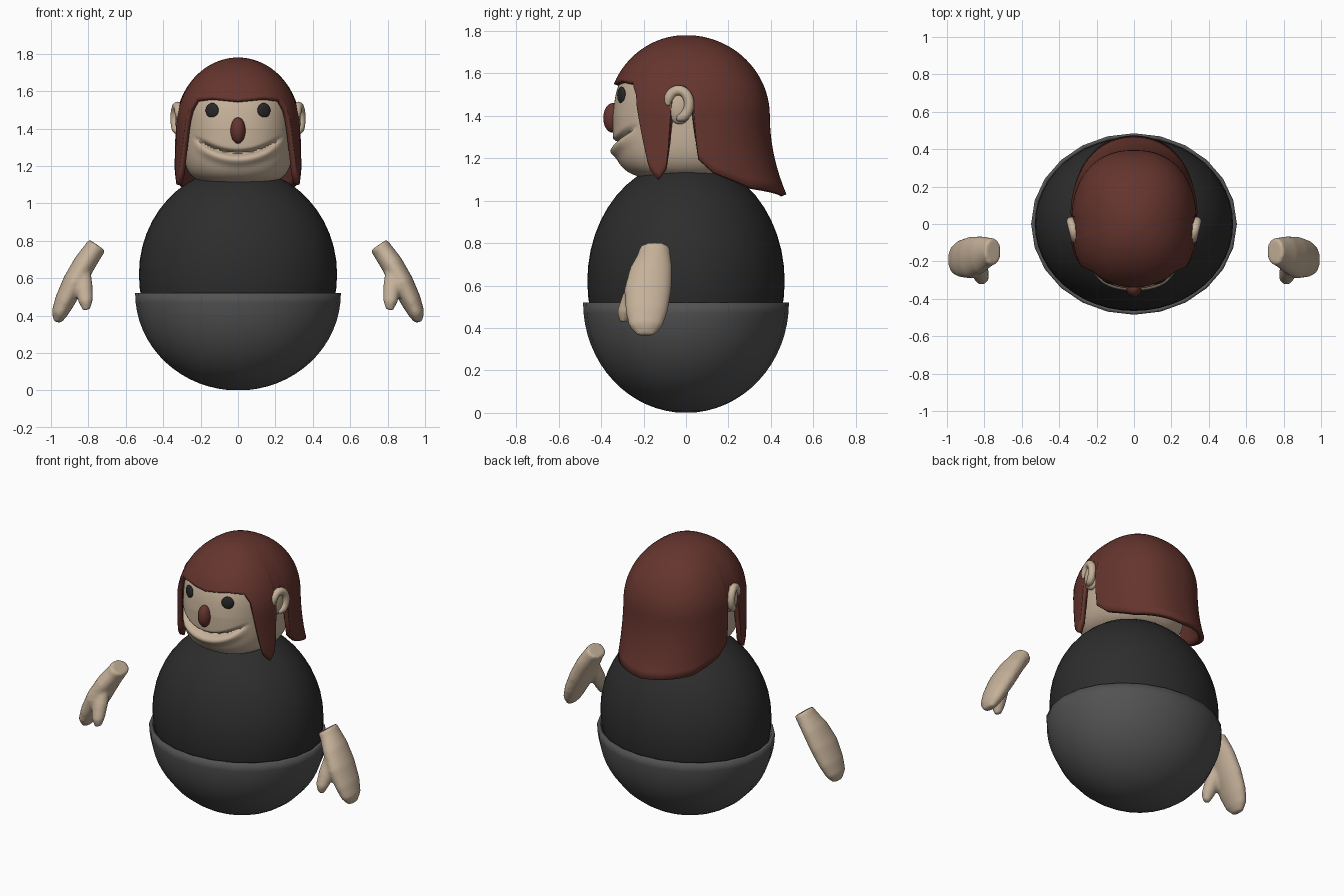
import bpy, bmesh
from math import sin, cos, pi, radians, degrees, exp, sqrt
from mathutils import Vector

if "Cube" in bpy.data.objects:
    bpy.data.objects.remove(bpy.data.objects["Cube"])


def material(name, r, g, b):
    m = bpy.data.materials.new(name)
    m.use_nodes = True
    m.diffuse_color = (r, g, b, 1)
    m.node_tree.nodes["Principled BSDF"].inputs["Base Color"].default_value = (r, g, b, 1)
    return m


SKIN = material("skin", 0.56, 0.44, 0.32)
HAIR = material("red_brown", 0.13, 0.035, 0.027)
SHIRT = material("charcoal", 0.026, 0.026, 0.026)
BOWL = material("grey", 0.085, 0.085, 0.085)
EYE = material("eye_black", 0.02, 0.02, 0.022)


def finish(bm, name, mat, angle=40):
    bmesh.ops.recalc_face_normals(bm, faces=bm.faces)
    me = bpy.data.meshes.new(name)
    bm.to_mesh(me)
    bm.free()
    me.materials.append(mat)
    ob = bpy.data.objects.new(name, me)
    bpy.context.collection.objects.link(ob)
    bpy.ops.object.select_all(action="DESELECT")
    ob.select_set(True)
    bpy.context.view_layer.objects.active = ob
    bpy.ops.object.shade_smooth_by_angle(angle=radians(angle))
    return ob


def skin_rings(bm, rings, cap_start=False, cap_end=False):
    """Join closed rings of points into a tube, with optional caps."""
    loops = [[bm.verts.new(p) for p in ring] for ring in rings]
    for a, b in zip(loops, loops[1:]):
        n = len(a)
        for i in range(n):
            j = (i + 1) % n
            bm.faces.new((a[i], a[j], b[j], b[i]))
    if cap_start:
        bm.faces.new(loops[0])
    if cap_end:
        bm.faces.new(loops[-1])


def ellipsoid(name, mat, loc, size, seg=32, turn=0):
    bm = bmesh.new()
    bmesh.ops.create_uvsphere(bm, u_segments=seg, v_segments=seg // 2, radius=1)
    bmesh.ops.scale(bm, vec=size, verts=bm.verts)
    ob = finish(bm, name, mat)
    ob.location = loc
    ob.rotation_euler.z = turn
    return ob


def outline(theta, side, front, back, n=2.3):
    """Rounded outline radius; theta 0 faces the front."""
    s, c = sin(theta), cos(theta)
    depth = front if c > 0 else back
    return (abs(s / side) ** n + abs(c / depth) ** n) ** (-1 / n)


def polar(theta, r, z):
    return Vector((r * sin(theta), -r * cos(theta), z))


# Body and the open bowl it sits in
ellipsoid("body", SHIRT, (0, 0, 0.62), (0.53, 0.465, 0.57), 48)
bm = bmesh.new()
rings = []
for k in range(1, 17):
    a = pi / 2 * k / 16
    rings.append([(0.55 * sin(a) * cos(t), 0.485 * sin(a) * sin(t), 0.52 - 0.52 * cos(a))
                  for t in (2 * pi * i / 24 for i in range(24))])
skin_rings(bm, rings, cap_start=True)
bowl = finish(bm, "bowl", BOWL)
shell = bowl.modifiers.new("shell", "SOLIDIFY")
shell.thickness, shell.offset = 0.02, -1


# Head with a smiling mouth crease and lower lip
def head_point(theta, z):
    u = min(abs(z - 1.4) / 0.3, 1)
    n = 4 if z < 1.4 else 3
    f = (1 - u ** n) ** (1 / n)
    front = 0.345 - 0.1 * max(0, z - 1.4)
    p = polar(theta, f * outline(theta, 0.295, front, 0.28), z)
    if p.y < 0 and abs(p.x) < 0.24:
        d = z - (1.27 + 1.5 * p.x ** 2)
        fade = min(1, (0.24 - abs(p.x)) / 0.07)
        push = 0.02 * exp(-((d + 0.04) / 0.025) ** 2) - 0.04 * exp(-(d / 0.011) ** 2)
        p.y -= push * fade
    return p


bm = bmesh.new()
rows = 110
rings = [[head_point(2 * pi * i / 128, 1.4 - 0.3 * cos(pi * k / rows)) for i in range(128)]
         for k in range(1, rows)]
skin_rings(bm, rings, True, True)
finish(bm, "head", SKIN, 60)

# Face features
ellipsoid("nose", HAIR, (0, -0.345, 1.39), (0.04, 0.045, 0.07))
for side, label in ((1, "left"), (-1, "right")):
    t = side * radians(24.5)
    ellipsoid(label + "_eye", EYE, head_point(t, 1.497), (0.038, 0.014, 0.04), 24, t)

# Ears: a flattened inner shape with a curled rim
for side, label in ((1, "left"), (-1, "right")):
    ellipsoid(label + "_ear", SKIN, (side * 0.3, -0.03, 1.445), (0.035, 0.06, 0.085))
    bm = bmesh.new()
    rings = []
    for k in range(25):
        a = radians(-100 + 290 * k / 24)
        out = Vector((0, cos(a), sin(a)))
        mid = Vector((side * (0.325 + 0.012 * cos(a)), -0.035 + 0.05 * cos(a), 1.455 + 0.065 * sin(a)))
        r = 0.024 * sqrt(min(1, (k + 1) / 4, (25 - k) / 4))
        rings.append([mid + out * r * cos(b) + Vector((r * sin(b), 0, 0))
                      for b in (2 * pi * i / 12 for i in range(12))])
    skin_rings(bm, rings, True, True)
    finish(bm, label + "_ear_rim", SKIN, 80)

# Hair: a dome whose hem forms the fringe, side locks, ear gaps and long back
HEM = [(0, 1.55), (25, 1.565), (42, 1.555), (48, 1.5), (55, 1.3), (61, 1.15), (68, 1.10),
       (74, 1.15), (77, 1.3), (78, 1.45), (83, 1.53), (90, 1.54), (96, 1.45),
       (99, 1.2), (112, 1.13), (140, 1.06), (180, 1.03)]


def hem(theta):
    d = degrees(theta) % 360
    d = min(d, 360 - d)
    for (a, za), (b, zb) in zip(HEM, HEM[1:]):
        if d <= b:
            return za + (zb - za) * (d - a) / (b - a)
    return HEM[-1][1]


def hair_point(theta, s):
    z = 1.78 - (1.78 - hem(theta)) * s ** 1.7
    dome = sqrt(1 - (max(0, z - 1.4) / 0.38) ** 2)
    low = max(0, 1.4 - z) / 0.35
    r = outline(theta, 0.335 + 0.01 * low, 0.37, 0.395 + 0.07 * low ** 2)
    return polar(theta, dome * r, z)


bm = bmesh.new()
skin_rings(bm, [[hair_point(2 * pi * i / 180, k / 30) for i in range(180)]
                for k in range(1, 31)], cap_start=True)
hair = finish(bm, "hair", HAIR, 60)
shell = hair.modifiers.new("thickness", "SOLIDIFY")
shell.thickness, shell.offset = 0.03, -1


# Mitten hands: palm and thumb lofts blended together
PALM = [(0.752, -0.147, 0.778, 0.054, 0.072), (0.775, -0.15, 0.745, 0.055, 0.078),
        (0.82, -0.165, 0.68, 0.06, 0.1), (0.875, -0.18, 0.58, 0.062, 0.112),
        (0.925, -0.185, 0.48, 0.055, 0.1), (0.955, -0.19, 0.41, 0.043, 0.08),
        (0.967, -0.19, 0.365, 0.02, 0.04)]
THUMB = [(0.84, -0.2, 0.66, 0.05, 0.05), (0.825, -0.25, 0.56, 0.048, 0.048),
         (0.815, -0.285, 0.48, 0.04, 0.04), (0.81, -0.295, 0.43, 0.02, 0.02)]


def loft(bm, path, side):
    rings = []
    for k, (x, y, z, thick, wide) in enumerate(path):
        a, b = path[max(k - 1, 0)], path[min(k + 1, len(path) - 1)]
        along = Vector((b[0] - a[0], 0, b[2] - a[2])).normalized()
        across = Vector((-along.z, 0, along.x))
        ring = []
        for i in range(24):
            t = 2 * pi * i / 24
            p = Vector((x, y, z)) + across * thick * cos(t) + Vector((0, wide * sin(t), 0))
            ring.append((p.x * side, p.y, p.z))
        rings.append(ring)
    skin_rings(bm, rings, True, True)


for side, label in ((1, "left"), (-1, "right")):
    bm = bmesh.new()
    loft(bm, PALM, side)
    loft(bm, THUMB, side)
    hand = finish(bm, label + "_hand", SKIN, 60)
    blend = hand.modifiers.new("blend", "REMESH")
    blend.mode, blend.voxel_size, blend.use_smooth_shade = "VOXEL", 0.01, True
    soften = hand.modifiers.new("soften", "SMOOTH")
    soften.factor, soften.iterations = 0.5, 8
